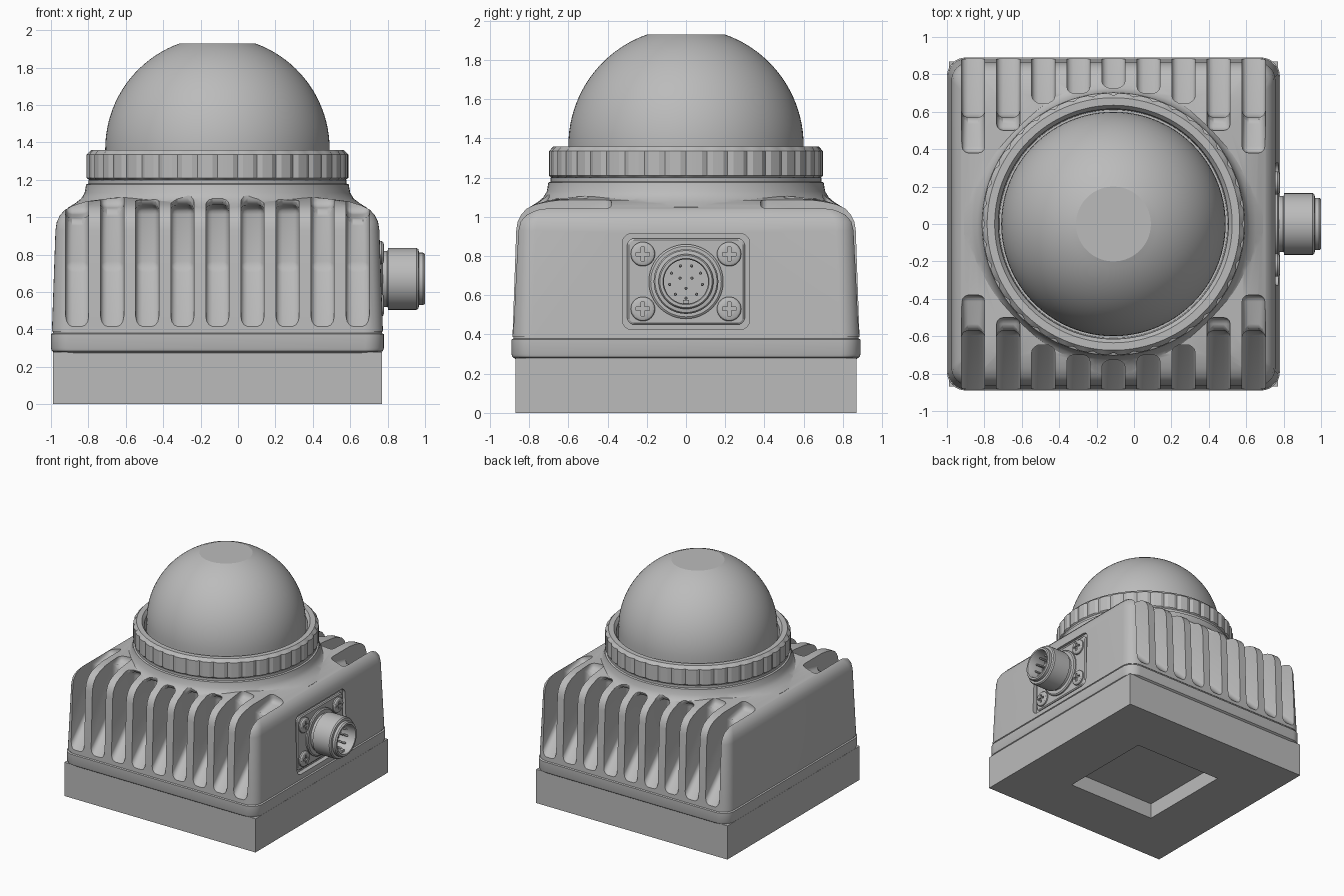
import bpy, bmesh, math
from math import sin, cos, pi, radians
from mathutils import Matrix, Vector

cube = bpy.data.objects.get("Cube")
if cube:
    bpy.data.objects.remove(cube, do_unlink=True)

CX = -0.11          # centre of the housing in x
PORT_Z = 0.67       # height of the connector axis
SIDE = Matrix.Translation((0, 0, PORT_Z)) @ Matrix.Rotation(pi / 2, 4, 'Y')

grey = bpy.data.materials.new("housing_grey")
grey.use_nodes = True
grey.diffuse_color = (0.5, 0.5, 0.5, 1)
grey.node_tree.nodes["Principled BSDF"].inputs["Base Color"].default_value = (0.5, 0.5, 0.5, 1)


def finish(name, bm, matrix=Matrix()):
    bmesh.ops.recalc_face_normals(bm, faces=bm.faces)
    bm.transform(matrix)
    mesh = bpy.data.meshes.new(name)
    bm.to_mesh(mesh)
    bm.free()
    mesh.materials.append(grey)
    obj = bpy.data.objects.new(name, mesh)
    bpy.context.collection.objects.link(obj)
    return obj


def activate(obj):
    bpy.ops.object.select_all(action='DESELECT')
    obj.select_set(True)
    bpy.context.view_layer.objects.active = obj


def smooth(obj, angle=30):
    activate(obj)
    bpy.ops.object.shade_smooth_by_angle(angle=radians(angle))


def boolean(obj, other, operation='DIFFERENCE'):
    activate(obj)
    mod = obj.modifiers.new("boolean", 'BOOLEAN')
    mod.operation, mod.object, mod.solver = operation, other, 'EXACT'
    bpy.ops.object.modifier_apply(modifier=mod.name)
    bpy.data.objects.remove(other, do_unlink=True)


def loft(name, rings, closed=False, matrix=Matrix()):
    """Skin a stack of equal rings; cap the ends unless the stack is closed."""
    bm = bmesh.new()
    loops = [[bm.verts.new(p) for p in ring] for ring in rings]
    pairs = list(zip(loops, loops[1:]))
    if closed:
        pairs.append((loops[-1], loops[0]))
    else:
        bm.faces.new(loops[0])
        bm.faces.new(loops[-1])
    for a, b in pairs:
        for i in range(len(a)):
            j = (i + 1) % len(a)
            bm.faces.new((a[i], a[j], b[j], b[i]))
    return finish(name, bm, matrix)


def lathe(name, profile, n=64, closed=False, matrix=Matrix.Translation((CX, 0, 0))):
    rings = [[(r * cos(2 * pi * k / n), r * sin(2 * pi * k / n), h) for k in range(n)]
             for r, h in profile]
    return loft(name, rings, closed, matrix)


def rounded_rect(hx, hy, radius, z, steps=8):
    pts = []
    for q, (sx, sy) in enumerate([(1, 1), (-1, 1), (-1, -1), (1, -1)]):
        for s in range(steps + 1):
            a = (q + s / steps) * pi / 2
            pts.append((sx * (hx - radius) + radius * cos(a),
                        sy * (hy - radius) + radius * sin(a), z))
    return pts


def box(name, size, centre):
    bm = bmesh.new()
    bmesh.ops.create_cube(bm, size=1)
    return finish(name, bm, Matrix.Translation(centre) @ Matrix.Diagonal((*size, 1)))


def bevel(obj, width, segments):
    activate(obj)
    mod = obj.modifiers.new("bevel", 'BEVEL')
    mod.width, mod.segments = width, segments
    bpy.ops.object.modifier_apply(modifier=mod.name)


MID = Matrix.Translation((CX, 0, 0))

# Mounting block with a square pocket underneath
block = box("mounting_block", (1.76, 1.74, 0.28), (CX, 0, 0.14))
boolean(block, box("pocket_cutter", (0.82, 0.82, 0.26), (CX, 0, 0)))

# Bottom cover with a thin seam above it
cover = loft("bottom_cover", [rounded_rect(h, h, 0.1, z) for h, z in (
    (0.87, 0.275), (0.885, 0.285), (0.89, 0.3), (0.89, 0.375), (0.88, 0.38), (0.88, 0.4))],
    matrix=MID)
smooth(cover)

# Housing: tapered rounded box with a soft shoulder
housing = loft("housing", [rounded_rect(h, h, r, z) for h, r, z in (
    (0.885, 0.1, 0.388), (0.866, 0.1, 0.93), (0.859, 0.1, 0.975), (0.842, 0.1, 1.01),
    (0.815, 0.1, 1.04), (0.77, 0.1, 1.063), (0.7, 0.1, 1.085), (0.5, 0.1, 1.11))], matrix=MID)
neck = lathe("neck", [(0.8, 1.0), (0.8, 1.05), (0.76, 1.075), (0.728, 1.1), (0.71, 1.13),
                      (0.702, 1.175), (0.69, 1.18), (0.69, 1.2)], n=96)
boolean(housing, neck, 'UNION')

# Cooling slots, front and back: (inner end, wall top, end floor) from the middle outwards
SLOTS = [(0.73, 1.05, 1.07), (0.7, 1.05, 1.07), (0.65, 1.05, 1.07), (0.5, 1.04, 1.06),
         (0.38, 0.99, 1.02)]
for i in range(-4, 5):
    end, wall_top, end_floor = SLOTS[abs(i)]
    outline = [(1.1, 0.2), (0.57, 0.73), (0.57, wall_top), (end, end_floor),
               (end, 1.4), (1.1, 1.4)]
    x = CX + i * 0.1875
    for side in (-1, 1):
        cutter = loft("slot_cutter", [[(x + dx, side * y, z) for y, z in outline]
                                      for dx in (-0.062, 0.062)])
        bevel(cutter, 0.035, 3)
        boolean(housing, cutter)

# Recess for the connector panel
recess = loft("recess_cutter", [rounded_rect(0.245, 0.325, 0.05, x) for x in (0.735, 0.9)],
              matrix=SIDE)
boolean(housing, recess)
smooth(housing)

# Connector panel, sitting just below the housing face
panel = loft("connector_panel", [rounded_rect(h, h + 0.08, 0.035, x) for h, x in (
    (0.22, 0.72), (0.22, 0.75), (0.212, 0.757))], matrix=SIDE)
smooth(panel)

# Hollow round connector
connector = lathe("connector", [
    (0.19, 0.74), (0.19, 0.768), (0.18, 0.775), (0.15, 0.775), (0.15, 0.797), (0.155, 0.803),
    (0.165, 0.803), (0.165, 0.955), (0.158, 0.965), (0.14, 0.968), (0.14, 0.99), (0.133, 1.0),
    (0.118, 1.0), (0.113, 0.99), (0.113, 0.86)], n=48, matrix=SIDE)
smooth(connector)

# Contact pins: an outer and an inner circle, plus a key at the bottom
for count, radius in ((9, 0.085), (3, 0.035)):
    for k in range(count):
        a = 2 * pi * (k + 0.5) / count
        spot = Matrix.Translation((0, radius * sin(a), radius * cos(a)))
        pin = lathe("contact_pin", [(0.008, 0.85), (0.008, 0.945), (0.004, 0.952)], n=10,
                    matrix=spot @ SIDE)
        smooth(pin)
box("connector_key", (0.12, 0.03, 0.022), (0.91, 0, PORT_Z - 0.106))

# Four cross-head panel screws
for y in (-0.22, 0.22):
    for z in (-0.14, 0.14):
        spot = Matrix.Translation((0, y, z))
        screw = lathe("panel_screw", [(0.062, 0.74), (0.062, 0.768), (0.056, 0.776),
                                      (0.046, 0.78)], n=32, matrix=spot @ SIDE)
        for size in ((0.04, 0.018, 0.07), (0.04, 0.07, 0.018)):
            boolean(screw, box("cross_cutter", size, (0.785, y, PORT_Z + z)))
        smooth(screw)

# Clamp ring with grip notches around the rim
N = 160
rings = []
for r, h, depth in ((0.61, 1.195, 0), (0.68, 1.195, 0), (0.7, 1.21, 0.012), (0.7, 1.335, 0.012),
                    (0.675, 1.36, 0), (0.635, 1.36, 0), (0.615, 1.335, 0)):
    ring = []
    for k in range(N):
        a = 2 * pi * k / N
        rr = r - (depth if k % 4 == 0 else 0)
        ring.append((rr * cos(a), rr * sin(a), h))
    rings.append(ring)
clamp = loft("clamp_ring", rings, closed=True, matrix=MID)
smooth(clamp, 20)

# Dome with a flat top
R, FLAT = 0.6, math.acos(0.2 / 0.6)
profile = [(R, 1.18), (R, 1.28)]
profile += [(R * cos(FLAT * k / 20), 1.364 + R * sin(FLAT * k / 20)) for k in range(21)]
dome = lathe("dome", profile, n=96)
smooth(dome, 12)
